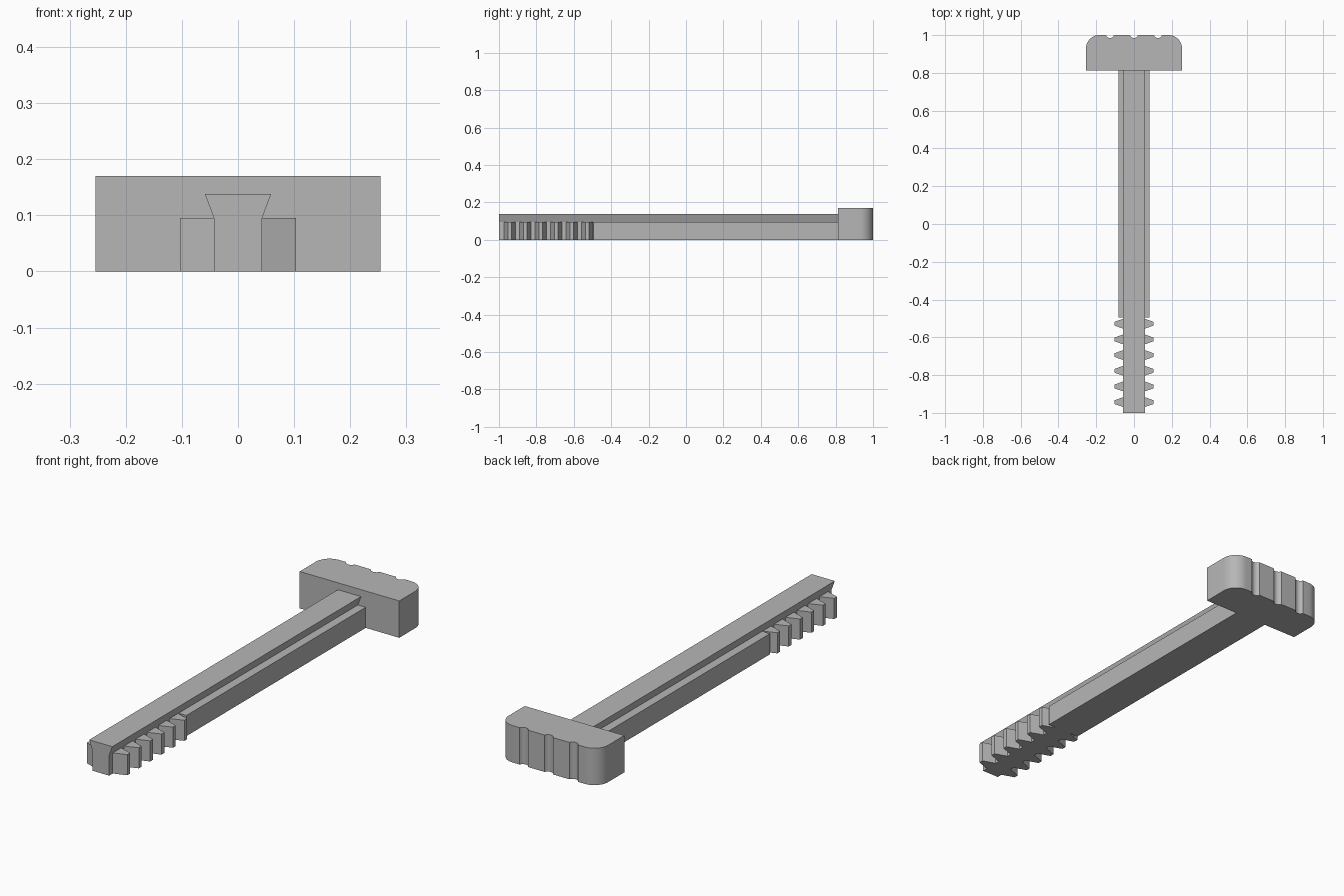
import bpy, bmesh
from math import radians, sin, cos
from mathutils import Vector

cube = bpy.data.objects.get("Cube")
if cube:
    bpy.data.objects.remove(cube, do_unlink=True)

grey = bpy.data.materials.new("plain grey")
grey.use_nodes = True
grey.diffuse_color = (0.47, 0.47, 0.47, 1)
grey.node_tree.nodes["Principled BSDF"].inputs["Base Color"].default_value = grey.diffuse_color


def extrude(name, points, direction):
    """Closed outline extruded along a direction into a solid."""
    bm = bmesh.new()
    face = bm.faces.new([bm.verts.new(p) for p in points])
    top = bmesh.ops.extrude_face_region(bm, geom=[face])["geom"]
    bmesh.ops.translate(bm, vec=Vector(direction),
                        verts=[v for v in top if isinstance(v, bmesh.types.BMVert)])
    bmesh.ops.recalc_face_normals(bm, faces=bm.faces)
    mesh = bpy.data.meshes.new(name)
    bm.to_mesh(mesh)
    bm.free()
    mesh.materials.append(grey)
    obj = bpy.data.objects.new(name, mesh)
    bpy.context.collection.objects.link(obj)
    return obj


def mirrored(half):
    """Complete a right-hand half outline across x = 0."""
    return half + [(-x, y) for x, y in reversed(half)]


def arc(cx, cy, r, start, end, steps):
    angles = [radians(start + (end - start) * i / steps) for i in range(steps + 1)]
    return [(cx + r * cos(a), cy + r * sin(a)) for a in angles]


HEAD_Y, BODY_Y = 0.812, -0.494
CORE, BODY, TIP = 0.043, 0.083, 0.103
SHAFT_H, RAIL_H, HEAD_H = 0.095, 0.138, 0.17

# Toothed shaft: narrow core with six tapered teeth, then the wider body
side = [(CORE, -1)]
for i in range(6):
    y = -0.943 + i * 0.083
    side += [(CORE, y - 0.031), (TIP, y - 0.010), (TIP, y + 0.010), (CORE, y + 0.031)]
side += [(CORE, BODY_Y), (BODY, BODY_Y), (BODY, HEAD_Y)]
extrude("toothed_shaft", [(x, y, 0) for x, y in mirrored(side)], (0, 0, SHAFT_H))

# Dovetail rail running along the top
rail = mirrored([(CORE, SHAFT_H), (0.059, RAIL_H)])
extrude("dovetail_rail", [(x, -1, z) for x, z in rail], (0, 1 + HEAD_Y, 0))

# Head with rounded back corners and three finger grooves
W, R = 0.254, 0.07
outline = [(-W, HEAD_Y), (W, HEAD_Y)] + arc(W - R, 1 - R, R, 0, 90, 10)
for x in (0.127, 0, -0.127):
    outline += arc(x, 1.008, 0.023, -20, -160, 8)
outline += arc(R - W, 1 - R, R, 90, 180, 10)
head = extrude("grip_head", [(x, min(y, 1), 0) for x, y in outline], (0, 0, HEAD_H))
bpy.context.view_layer.objects.active = head
head.select_set(True)
bpy.ops.object.shade_smooth_by_angle(angle=radians(30))
